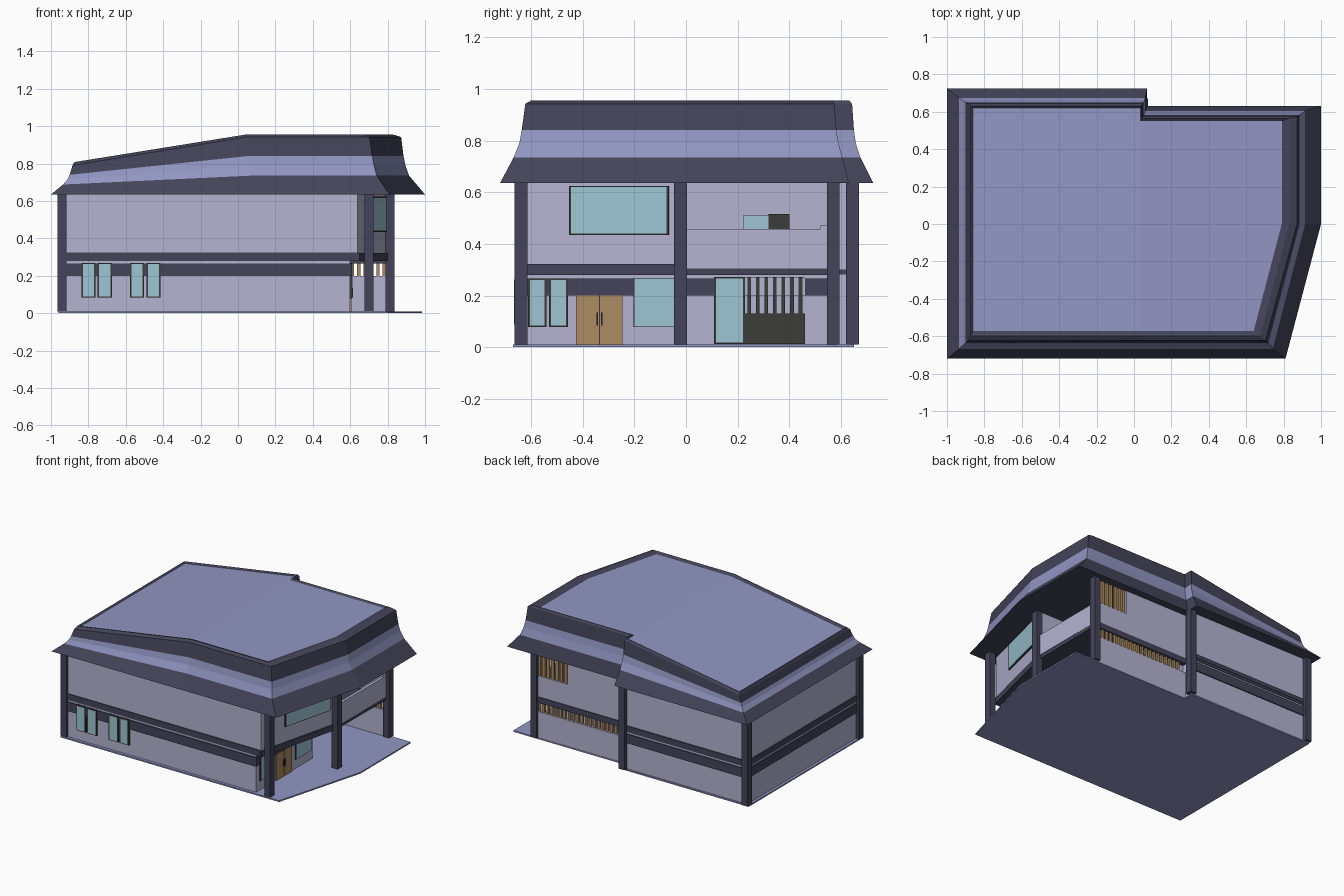
import bpy, bmesh
from mathutils import Vector

if "Cube" in bpy.data.objects:
    bpy.data.objects.remove(bpy.data.objects["Cube"])


def mat(name, r, g, b):
    m = bpy.data.materials.new(name)
    m.diffuse_color = [(c / 255 / 12.92 if c < 11 else ((c / 255 + .055) / 1.055) ** 2.4) for c in (r, g, b)] + [1]
    m.use_nodes = True
    m.node_tree.nodes["Principled BSDF"].inputs["Base Color"].default_value = m.diffuse_color
    return m


WALL = mat("lavender_wall", 182, 180, 210)
ROOF = mat("roof_purple", 146, 150, 194)
DARK = mat("dark_trim", 68, 68, 90)
GLASS = mat("glass", 158, 198, 212)
WOOD = mat("wood", 172, 140, 98)
COAL = mat("charcoal", 60, 60, 58)


def finish(name, bm, mats):
    bmesh.ops.recalc_face_normals(bm, faces=bm.faces)
    me = bpy.data.meshes.new(name)
    bm.to_mesh(me)
    bm.free()
    for m in mats:
        me.materials.append(m)
    ob = bpy.data.objects.new(name, me)
    bpy.context.collection.objects.link(ob)
    return ob


def add_prism(bm, pts, z0, z1):
    lo = [bm.verts.new((x, y, z0)) for x, y in pts]
    hi = [bm.verts.new((x, y, z1)) for x, y in pts]
    bm.faces.new(lo)
    bm.faces.new(hi)
    for i in range(len(pts)):
        j = (i + 1) % len(pts)
        bm.faces.new((lo[i], lo[j], hi[j], hi[i]))


def prism(name, pts, z0, z1, m):
    bm = bmesh.new()
    add_prism(bm, pts, z0, z1)
    return finish(name, bm, [m])


def strip(p, q, t):
    """Plan rectangle of thickness t centred on the line p-q."""
    p, q = Vector(p), Vector(q)
    d = (q - p).normalized()
    n = Vector((-d.y, d.x)) * t / 2
    return [tuple(p + n), tuple(q + n), tuple(q - n), tuple(p - n)]


def plate(name, p, q, z0, z1, m, t=.012):
    return prism(name, strip(p, q, t), z0, z1, m)


def slats(name, p, q, z0, z1, n, w, m, t=.015):
    bm = bmesh.new()
    p, q = Vector(p), Vector(q)
    d = (q - p).normalized() * w / 2
    for i in range(n):
        c = p.lerp(q, (i + .5) / n)
        add_prism(bm, strip(c - d, c + d, t), z0, z1)
    return finish(name, bm, [m])


def window(name, p, q, z0, z1, e=.008):
    """Dark frame plate with a glass pane proud of it."""
    p, q = Vector(p), Vector(q)
    d = (q - p).normalized() * e
    plate(name + "_frame", p, q, z0, z1, COAL, .016)
    plate(name + "_glass", p + d, q - d, z0 + e * .7, z1 - e * .7, GLASS, .022)


# Ground slab
prism("ground_slab", [(-.96, -.67), (.80, -.67), (.985, 0), (.985, .58), (.05, .58),
                      (.05, .65), (-.96, .65)], 0, .01, ROOF)

# Main body, lower and upper storey
BACK = [(.04, .56), (.04, .64), (-.94, .64)]
prism("lower_storey", [(-.94, -.65), (.60, -.65), (.60, 0), (.35, 0), (.35, .55), (.04, .55)] + BACK[1:],
      .01, .282, WALL)
prism("upper_storey", [(-.94, -.65), (.64, -.65), (.80, 0), (.45, 0), (.45, .56)] + BACK, .30, .637, WALL)
prism("upper_floor", [(-.945, -.655), (.64, -.655), (.805, 0), (.81, .57), (.04, .57), (.04, .645),
                      (-.945, .645)], .28, .305, DARK)

# Back right wall: low wall, slatted strip, beam, upper wall and slatted balcony screen
plate("porch_back_wall", (.04, .565), (.81, .565), .01, .2, WALL, .025)
slats("porch_slats", (.08, .565), (.80, .565), .2, .268, 21, .018, WOOD)
plate("porch_beam", (.04, .565), (.815, .565), .266, .308, DARK, .035)
plate("balcony_back_parapet", (.04, .565), (.81, .565), .308, .46, WALL, .025)
plate("upper_back_wall", (.04, .565), (.55, .565), .46, .637, WALL, .025)
slats("balcony_slats", (.55, .565), (.80, .565), .46, .637, 7, .022, WOOD)

# Balcony parapet on the right and the recessed glass door behind it
plate("balcony_parapet", (.80, 0), (.80, .52), .305, .457, WALL, .02)
plate("balcony_parapet_end", (.80, .52), (.80, .57), .305, .472, WALL, .02)
plate("balcony_door_glass", (.452, .22), (.452, .32), .305, .51, GLASS)
plate("balcony_door_panel", (.452, .32), (.452, .40), .305, .515, COAL)

# Horizontal trim bands
for nm, z0, z1, xr in (("lower_band", .2, .266, .60), ("upper_band", .297, .325, .64)):
    plate(nm + "_front", (-.94, -.652), (xr, -.652), z0, z1, DARK)
    plate(nm + "_left", (-.942, -.65), (-.942, .64), z0, z1, DARK)
    plate(nm + "_back", (-.94, .642), (.04, .642), z0, z1, DARK)
plate("lower_band_right", (.60, -.655), (.60, -.2), .2, .266, DARK)
plate("upper_band_right", (.642, -.655), (.802, 0), .28, .322, DARK, .016)
plate("recess_band", (.35, 0), (.35, .55), .2, .266, DARK)

# Corner columns
for i, (x, y) in enumerate([(-.94, -.638), (.70, -.638), (.812, -.022), (.812, .57), (.05, .645), (-.94, .645)]):
    plate("column_%d" % (i + 1), (x - .024, y), (x + .024, y), .01, .637, DARK, .05)

# Front windows, in two pairs
for i, x in enumerate((-.838, -.75, -.578, -.49)):
    window("front_window_%d" % (i + 1), (x, -.654), (x + .075, -.654), .083, .268)

# Right side windows and double door
window("side_window_1", (.601, -.612), (.601, -.54), .078, .266)
window("side_window_2", (.601, -.53), (.601, -.456), .078, .266)
window("side_window_3", (.601, -.203), (.601, -.02), .078, .268, .004)
window("upper_window", (.69, -.45), (.786, -.066), .435, .625)
plate("door_left", (.601, -.425), (.601, -.337), .01, .2, WOOD)
plate("door_right", (.601, -.333), (.601, -.245), .01, .2, WOOD)
plate("door_gap", (.601, -.337), (.601, -.333), .01, .2, COAL, .008)
for y in (-.344, -.326):
    plate("door_handle", (.608, y - .003), (.608, y + .003), .085, .135, COAL)

# Ground floor recess: glass door, solid panel and bars
window("recess_door", (.352, .108), (.352, .228), .012, .272)
plate("recess_panel", (.352, .228), (.352, .46), .012, .13, COAL)
plate("recess_back", (.352, .228), (.352, .46), .2, .27, WALL, .014)
slats("recess_bars", (.356, .228), (.356, .46), .13, .272, 7, .014, COAL)

# Roof: stacked rings (left, back, step x, right back, right, front, front right, z left, z right)
RINGS = [(-1, .725, .07, .63, 1, -.72, .81, .635, .635),
         (-.935, .675, .06, .605, .915, -.667, .742, .688, .735),
         (-.912, .657, .055, .59, .895, -.645, .727, .715, .79),
         (-.90, .65, .05, .582, .885, -.636, .718, .74, .84),
         (-.885, .643, .045, .575, .872, -.622, .703, .79, .942),
         (-.875, .632, .04, .565, .83, -.60, .675, .808, .955),
         (-.862, .62, .035, .55, .79, -.572, .64, .80, .945)]
bm = bmesh.new()
rings = []
for l, b, s, rb, r, f, fr, zl, zr in RINGS:
    rings.append([bm.verts.new(v) for v in (
        (l, f, zl), (s, f, zr), (fr, f, zr), (r, 0, zr), (r, rb, zr), (s, rb, zr), (s, b, zr), (l, b, zl))])
for k, (a, c) in enumerate(zip(rings, rings[1:])):
    for i in range(8):
        j = (i + 1) % 8
        bm.faces.new((a[i], a[j], c[j], c[i])).material_index = 1 if k in (1, 2) else 0
top = rings[-1]
bm.faces.new([top[i] for i in (0, 1, 5, 6, 7)]).material_index = 1
bm.faces.new([top[i] for i in (1, 2, 3, 4, 5)]).material_index = 1
bm.faces.new(rings[0])
finish("roof", bm, [DARK, ROOF])
